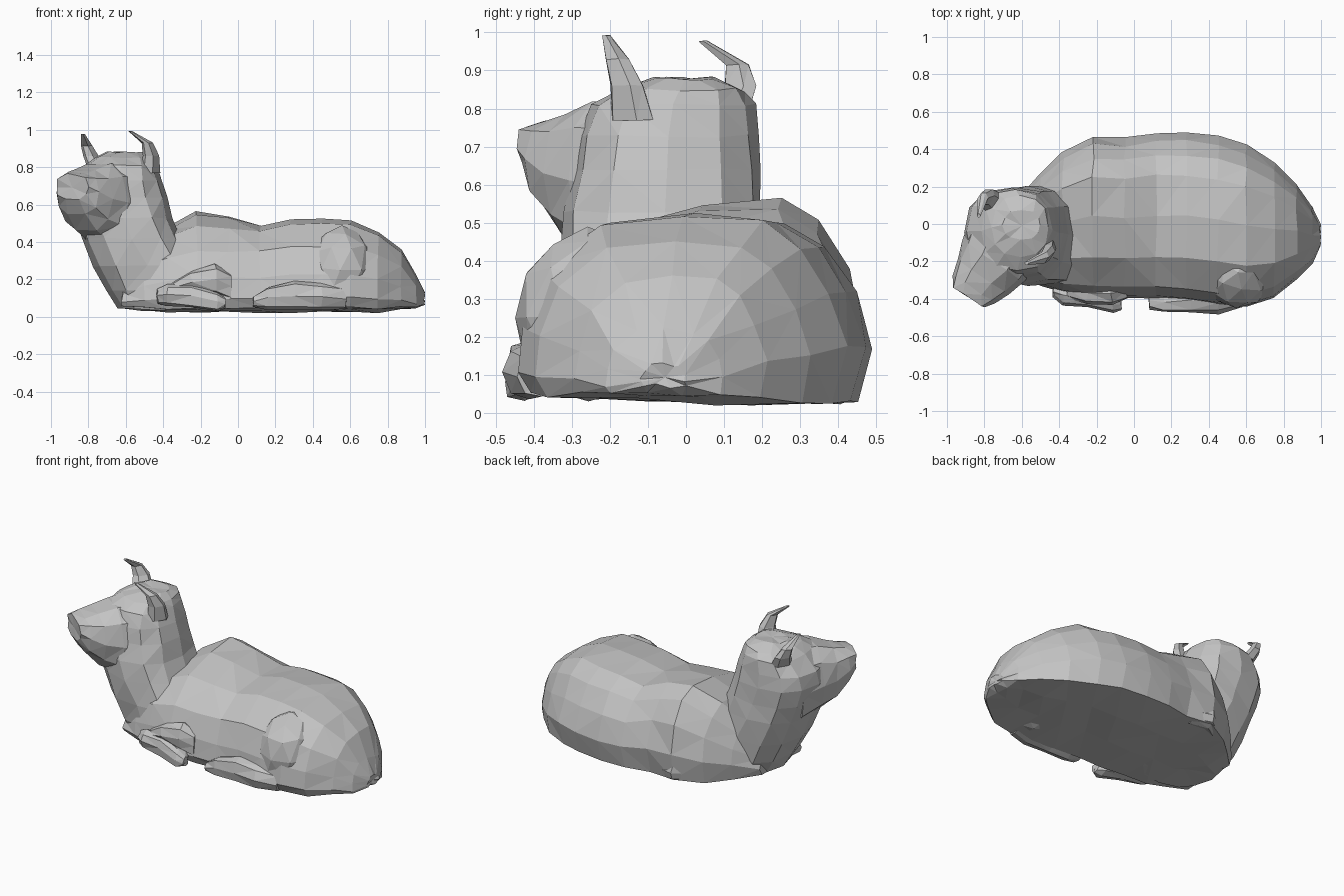
import bpy, bmesh, random
from math import sin, cos, tau, copysign
from mathutils import Vector, Matrix

random.seed(4)
cube = bpy.data.objects.get("Cube")
if cube:
    bpy.data.objects.remove(cube)

grey = bpy.data.materials.new("plain_grey")
grey.use_nodes = True
COLOUR = (0.55, 0.55, 0.55, 1)
grey.diffuse_color = COLOUR
grey.node_tree.nodes["Principled BSDF"].inputs["Base Color"].default_value = COLOUR

FACING = Vector((-0.55, -0.835, 0))     # direction the head looks
SIDE = Vector((0.835, -0.55, 0))
AXIS_X, AXIS_Y, UP = Matrix.Identity(3)


def finish(name, bm, jitter):
    """Facet the mesh irregularly and make it a flat shaded object."""
    for v in bm.verts:
        v.co += Vector([random.uniform(-jitter, jitter) for _ in range(3)])
        v.co.z = max(v.co.z, 0)
    bmesh.ops.recalc_face_normals(bm, faces=bm.faces)
    bmesh.ops.triangulate(bm, faces=bm.faces, quad_method='SHORT_EDGE')
    mesh = bpy.data.meshes.new(name)
    bm.to_mesh(mesh)
    bm.free()
    mesh.materials.append(grey)
    obj = bpy.data.objects.new(name, mesh)
    bpy.context.collection.objects.link(obj)


def loft(name, rings, jitter=0.006):
    """Skin a row of equal rings of points and close both ends."""
    bm = bmesh.new()
    rows = [[bm.verts.new(p) for p in ring] for ring in rings]
    n = len(rows[0])
    for a, b in zip(rows, rows[1:]):
        for i in range(n):
            j = (i + 1) % n
            bm.faces.new((a[i], a[j], b[j], b[i]))
    for row in (rows[0], rows[-1]):
        bmesh.ops.poke(bm, faces=[bm.faces.new(row)])
    finish(name, bm, jitter)


def oval(centre, u, v, n=10, power=0.8):
    """Slightly squared ring around a centre."""
    def bend(t):
        return copysign(abs(t) ** power, t)
    return [Vector(centre) + u * bend(cos(tau * i / n)) + v * bend(sin(tau * i / n))
            for i in range(n)]


# Body: one cross-section shape, rescaled along the length
SECTION = [(-.93, 0), (-1, .12), (-.97, .36), (-.86, .68), (-.5, .93), (0, 1), (.48, .98),
           (.72, .85), (.9, .62), (1, .33), (.92, .03), (.3, 0), (-.3, 0)]
# x, right edge, left edge, bottom, top, lean of the back
BODY = [(-.62, -.27, .14, .05, .22, 0), (-.5, -.33, .27, .04, .37, 0),
        (-.38, -.37, .39, .03, .47, .1), (-.22, -.39, .47, .03, .55, .14),
        (-.05, -.4, .46, .03, .53, .12), (.12, -.4, .49, .03, .49, .04),
        (.28, -.41, .49, .03, .52, 0), (.45, -.43, .47, .03, .52, 0),
        (.6, -.44, .42, .03, .52, 0), (.75, -.39, .33, .03, .45, 0),
        (.87, -.29, .21, .04, .36, 0), (.95, -.21, .1, .045, .22, 0),
        (.995, -.12, 0, .07, .13, 0)]
rings = []
for x, y0, y1, z0, z1, lean in BODY:
    mid, half = (y0 + y1) / 2, (y1 - y0) / 2
    rings.append([(x, mid + half * u, z0 - .02 * u * half / .45 + (z1 - z0) * v * (1 + lean * u))
                  for u, v in SECTION])
loft("body", rings)

# Chest, neck and skull: level rings given by height and their extents
HEAD = [(.04, -.64, -.2, -.28, .16), (.14, -.7, -.2, -.31, .19), (.27, -.77, -.2, -.33, .2),
        (.42, -.83, -.3, -.33, .2), (.53, -.87, -.35, -.32, .2), (.64, -.91, -.38, -.3, .2),
        (.73, -.89, -.41, -.28, .195), (.81, -.82, -.44, -.25, .185), (.85, -.76, -.46, -.18, .15),
        (.88, -.7, -.5, -.08, .07)]
loft("neck_and_skull", [
    oval(((x0 + x1) / 2, (y0 + y1) / 2, z), AXIS_X * (x1 - x0) / 2, AXIS_Y * (y1 - y0) / 2, 12)
    for z, x0, x1, y0, y1 in HEAD])

# Muzzle: a deep wedge from the cheeks and throat to a blunt nose
MUZZLE = [(-.68, -.08, .23, .36, .83), (-.75, -.2, .2, .41, .82), (-.81, -.28, .165, .46, .79),
          (-.86, -.345, .14, .55, .775), (-.885, -.39, .105, .63, .765)]
loft("muzzle", [oval((x, y, (z0 + z1) / 2), SIDE * w, UP * (z1 - z0) / 2, 10)
                for x, y, w, z0, z1 in MUZZLE], 0.008)

# Ears: flattened, curling blades from base to tip
EARS = {"left_ear": [(-.47, -.14, .77), (-.465, -.155, .86), (-.485, -.18, .93), (-.575, -.21, .992)],
        "right_ear": [(-.75, .11, .79), (-.785, .145, .86), (-.81, .135, .915), (-.83, .045, .977)]}
for name, path in EARS.items():
    loft(name, [oval(p, FACING * w, SIDE * t, 6)
                for p, w, t in zip(path, (.065, .05, .035, .01), (.045, .035, .025, .01))], 0.002)

# Hind leg, folded against the flank
bm = bmesh.new()
bmesh.ops.create_icosphere(bm, subdivisions=2, radius=1, matrix=Matrix.LocRotScale(
    (.55, -.26, .255), None, (.18, .19, .23)))
finish("thigh", bm, 0.008)


def limb(name, path):
    """Leg with upright rings: x, y, z, half width, half height."""
    loft(name, [oval((x, y, z), AXIS_Y * w, UP * h, 8) for x, y, z, w, h in path])


limb("hind_foot", [(.08, -.41, .08, .045, .03), (.16, -.415, .1, .055, .06),
                   (.3, -.41, .115, .06, .075), (.45, -.415, .11, .065, .075),
                   (.58, -.38, .1, .06, .06)])
# Front leg: upper arm and the paw tucked beneath it
limb("front_paw", [(-.43, -.36, .11, .03, .04), (-.38, -.385, .115, .05, .055),
                   (-.25, -.4, .11, .05, .06), (-.11, -.425, .085, .055, .05),
                   (-.07, -.43, .07, .03, .03)])
limb("upper_arm", [(-.36, -.35, .15, .05, .03), (-.25, -.365, .19, .06, .055),
                   (-.12, -.37, .2, .06, .08), (-.04, -.36, .16, .04, .07)])
# Far elbow resting on the ground
limb("far_elbow", [(-.36, .3, .08, .05, .05), (-.22, .4, .09, .06, .07), (-.1, .38, .08, .05, .05)])
